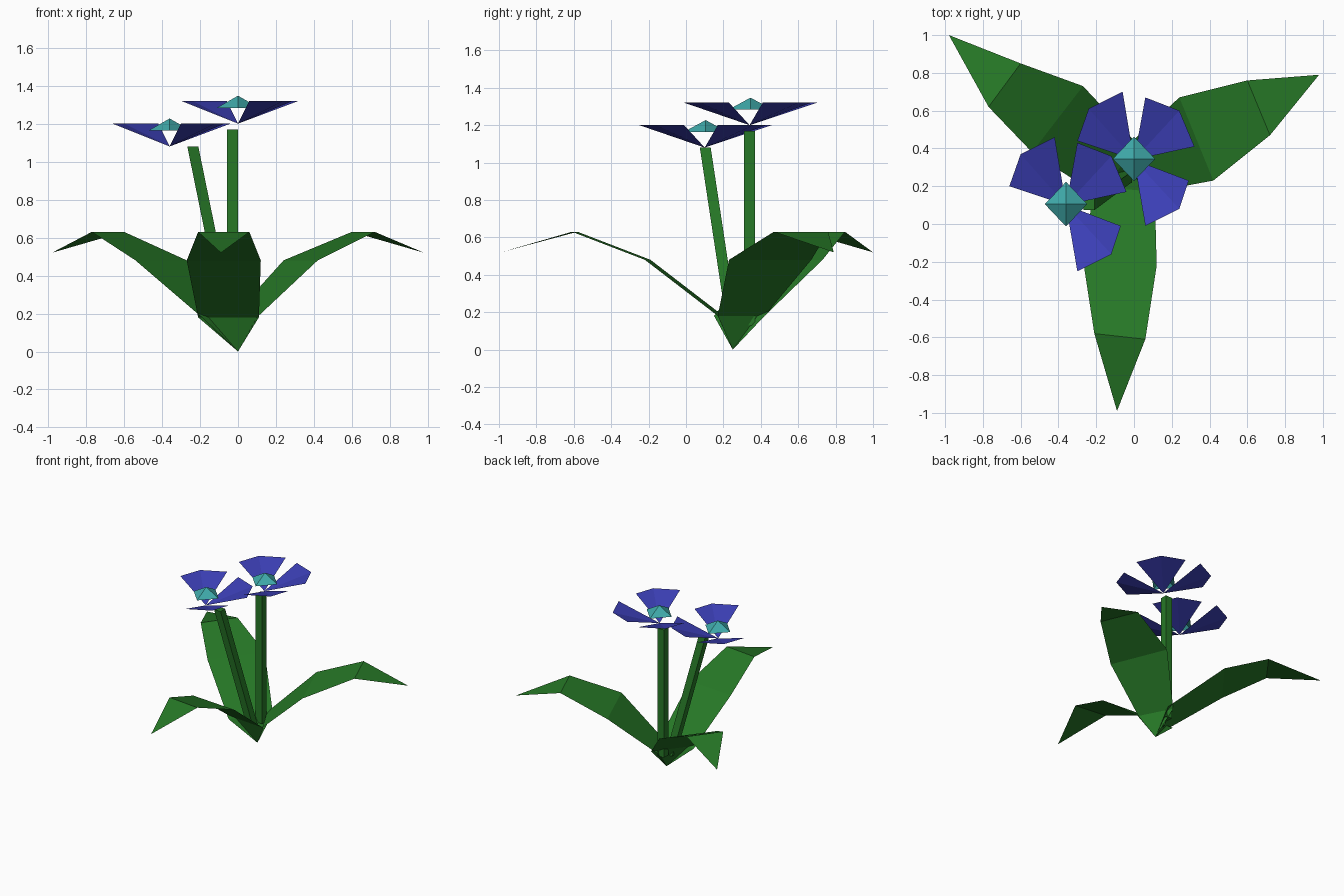
import bpy
from mathutils import Vector

cube = bpy.data.objects.get("Cube")
if cube:
    bpy.data.objects.remove(cube, do_unlink=True)


def make_material(name, rgb):
    mat = bpy.data.materials.new(name)
    mat.use_nodes = True
    mat.diffuse_color = (*rgb, 1)
    mat.node_tree.nodes["Principled BSDF"].inputs["Base Color"].default_value = (*rgb, 1)
    return mat


green = make_material("leaf_green", (0.02, 0.19, 0.02))
blue = make_material("petal_blue", (0.045, 0.05, 0.47))
teal = make_material("centre_teal", (0.05, 0.4, 0.4))


def make_object(name, verts, faces, mat):
    mesh = bpy.data.meshes.new(name)
    mesh.from_pydata([tuple(v) for v in verts], [], faces)
    mesh.materials.append(mat)
    obj = bpy.data.objects.new(name, mesh)
    bpy.context.collection.objects.link(obj)
    return obj


# Leaves: thin strips rising from one root point, bending over to a drooping tip
ROOT = (0, 0.25, 0)
ROW_HEIGHTS = (0.18, 0.48, 0.63)
TIP_HEIGHT = 0.52


def make_leaf(name, rows, tip):
    verts = [ROOT]
    for (a, b), z in zip(rows, ROW_HEIGHTS):
        verts += [(*a, z), (*b, z)]
    verts.append((*tip, TIP_HEIGHT))
    faces = [(0, 2, 1), (1, 2, 4, 3), (3, 4, 6, 5), (5, 6, 7)]
    return make_object(name, verts, faces, green)


# Each row gives the two edge points of the leaf, seen from above
make_leaf("front_leaf",
          [((-0.21, 0.2), (0.11, 0.17)),
           ((-0.27, -0.19), (0.12, -0.22)),
           ((-0.21, -0.58), (0.06, -0.61))], (-0.09, -0.99))
make_leaf("left_leaf",
          [((0.1, 0.17), (-0.03, 0.42)),
           ((0.42, 0.23), (0.24, 0.67)),
           ((0.72, 0.47), (0.6, 0.76))], (0.98, 0.79))
make_leaf("right_leaf",
          [((0.02, 0.42), (-0.19, 0.15)),
           ((-0.27, 0.73), (-0.54, 0.38)),
           ((-0.6, 0.85), (-0.77, 0.62))], (-0.98, 1.0))


# Stems: square prisms, the second one leaning
def make_stem(name, bottom, top, half=0.029):
    corners = [(-half, -half), (half, -half), (half, half), (-half, half)]
    verts = [Vector(end) + Vector((x, y, 0)) for end in (bottom, top) for x, y in corners]
    faces = [(3, 2, 1, 0), (4, 5, 6, 7)]
    faces += [(i, (i + 1) % 4, (i + 1) % 4 + 4, i + 4) for i in range(4)]
    return make_object(name, verts, faces, green)


make_stem("upright_stem", (-0.03, 0.34, 0.13), (-0.03, 0.34, 1.17))
make_stem("leaning_stem", (-0.04, 0.25, 0.11), (-0.238, 0.103, 1.08))


# Flowers: three upturned petals around a shallow teal pyramid
PETALS = {
    "back_left": [(0.32, 0.07), (0.24, 0.26), (0.06, 0.33)],
    "back_right": [(-0.06, 0.36), (-0.24, 0.27), (-0.3, 0.1)],
    "front_left": [(0.06, -0.35), (0.24, -0.26), (0.29, -0.11)],
}


def make_flower(name, base):
    base = Vector(base)
    for side, rim in PETALS.items():
        verts = [base] + [base + Vector((x, y, 0.12)) for x, y in rim]
        make_object(f"{name}_{side}_petal", verts, [(0, 1, 2), (0, 2, 3)], blue)
    ring = [(0.112, 0), (0, 0.118), (-0.112, 0), (0, -0.118)]
    verts = [base + Vector((x, y + 0.005, 0.083)) for x, y in ring]
    verts.append(base + Vector((0, 0.005, 0.147)))
    make_object(f"{name}_centre", verts,
                [(i, (i + 1) % 4, 4) for i in range(4)], teal)


make_flower("tall_flower", (0, 0.34, 1.2))
make_flower("short_flower", (-0.36, 0.1, 1.08))
